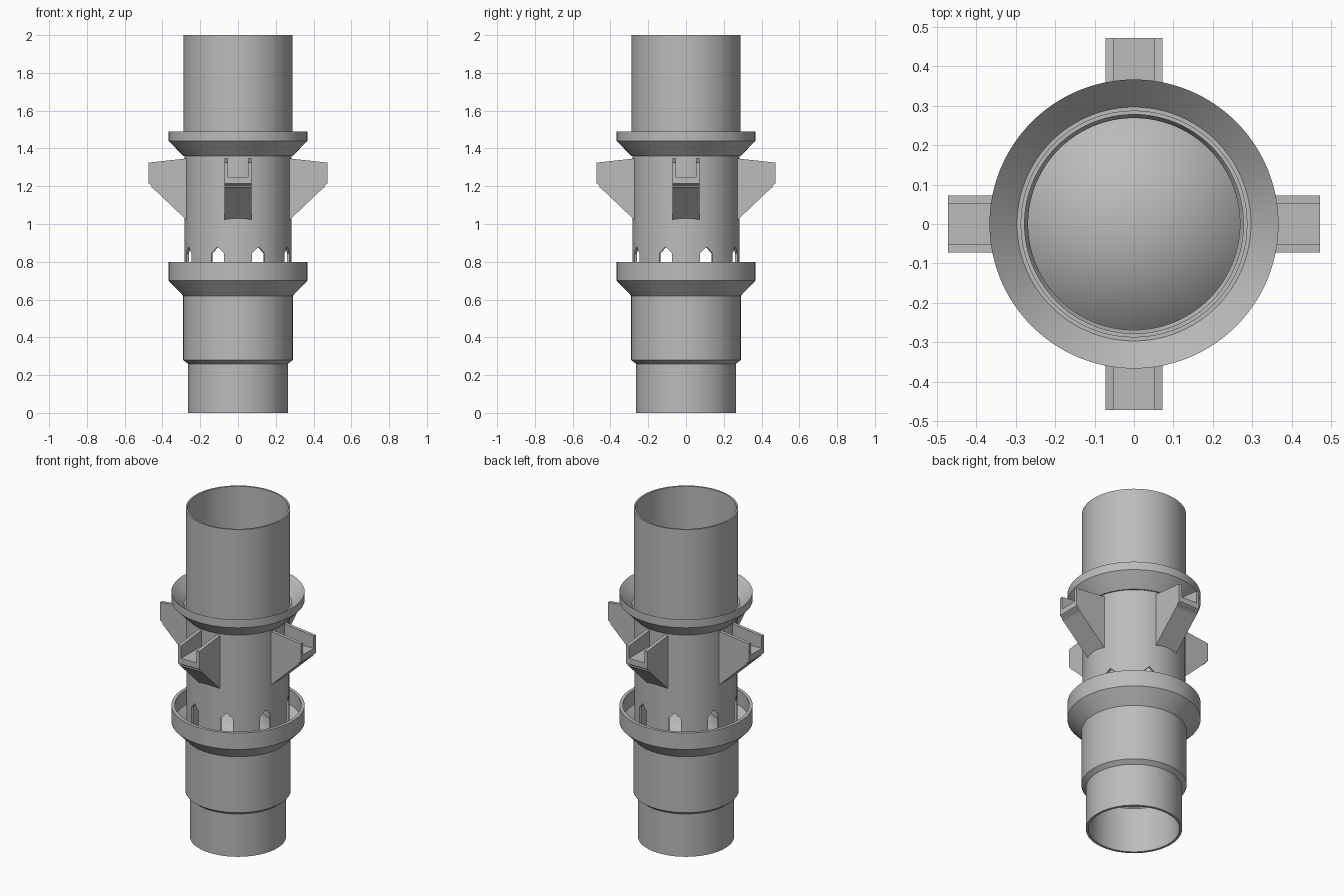
import bpy, bmesh, math
from mathutils import Matrix, Vector

if "Cube" in bpy.data.objects:
    bpy.data.objects.remove(bpy.data.objects["Cube"])

grey = bpy.data.materials.new("plain_grey")
grey.use_nodes = True
colour = (0.5, 0.5, 0.5, 1)
grey.diffuse_color = colour
grey.node_tree.nodes["Principled BSDF"].inputs["Base Color"].default_value = colour


def finish(name, bm):
    bmesh.ops.recalc_face_normals(bm, faces=bm.faces)
    mesh = bpy.data.meshes.new(name)
    bm.to_mesh(mesh)
    bm.free()
    mesh.materials.append(grey)
    obj = bpy.data.objects.new(name, mesh)
    bpy.context.collection.objects.link(obj)
    return obj


def activate(obj):
    bpy.ops.object.select_all(action='DESELECT')
    obj.select_set(True)
    bpy.context.view_layer.objects.active = obj


def lathe(name, profile, steps=96):
    bm = bmesh.new()
    verts = [bm.verts.new((r, 0, z)) for r, z in profile]
    edges = [bm.edges.new(pair) for pair in zip(verts, verts[1:])]
    bmesh.ops.spin(bm, geom=verts + edges, cent=(0, 0, 0), axis=(0, 0, 1),
                   angle=math.tau, steps=steps, use_duplicate=False)
    bmesh.ops.remove_doubles(bm, verts=bm.verts, dist=0.0001)
    return finish(name, bm)


def prism(bm, points, depth, turn):
    """Extrude a closed outline along depth, then rotate it about z."""
    face = bm.faces.new([bm.verts.new(p) for p in points])
    made = bmesh.ops.extrude_face_region(bm, geom=[face])["geom"]
    new = [g for g in made if isinstance(g, bmesh.types.BMVert)]
    bmesh.ops.translate(bm, verts=new, vec=Vector(depth))
    bmesh.ops.rotate(bm, verts=list(face.verts) + new, cent=(0, 0, 0),
                     matrix=Matrix.Rotation(turn, 3, 'Z'))


# Hollow tube with plug, tray, rain collar and inner spreading cone
outside = [(0.265, 0), (0.265, 0.26), (0.29, 0.28), (0.29, 0.62),
           (0.367, 0.70), (0.367, 0.80), (0.348, 0.80), (0.348, 0.71),
           (0.295, 0.66), (0.283, 0.66), (0.283, 1.36), (0.29, 1.36),
           (0.367, 1.44), (0.367, 1.49), (0.297, 1.42), (0.288, 1.42),
           (0.288, 2.0)]
inside = [(0.278, 2.0), (0.278, 1.44), (0.269, 1.42), (0.269, 0.61), (0, 0.86)]
underside = [(0, 0.84), (0.269, 0.59), (0.275, 0.30), (0.25, 0.275),
             (0.25, 0), (0.265, 0)]
body = lathe("feeder_tube", outside + inside + underside)

# Ring of pointed feeding holes
bm = bmesh.new()
house = [(-0.035, 0.70), (0.035, 0.70), (0.035, 0.845), (0, 0.88), (-0.035, 0.845)]
for i in range(8):
    prism(bm, [(0.245, y, z) for y, z in house], (0.06, 0, 0),
          math.radians(22.5 + 45 * i))
cutter = finish("hole_cutter", bm)
cutter.hide_render = True

activate(body)
cut = body.modifiers.new("holes", 'BOOLEAN')
cut.operation = 'DIFFERENCE'
cut.solver = 'EXACT'
cut.object = cutter
bpy.ops.object.modifier_apply(modifier=cut.name)
bpy.data.objects.remove(cutter)
bpy.ops.object.shade_smooth_by_angle(angle=math.radians(20))

# Four open channel perches: two side walls and a sloped floor block
lower = [(0.473, 1.215), (0.458, 1.205), (0.458, 1.195), (0.445, 1.185), (0.272, 1.02)]
wall = [(0.272, 1.347), (0.473, 1.325)] + lower
floor = [(0.272, 1.25), (0.473, 1.25)] + lower
for i, side in enumerate(("left", "back", "right", "front")):
    bm = bmesh.new()
    for outline, start, width in ((wall, -0.072, 0.02), (floor, -0.052, 0.104),
                                  (wall, 0.052, 0.02)):
        prism(bm, [(r, start, z) for r, z in outline], (0, width, 0),
              i * math.pi / 2)
    finish(side + "_perch", bm)
